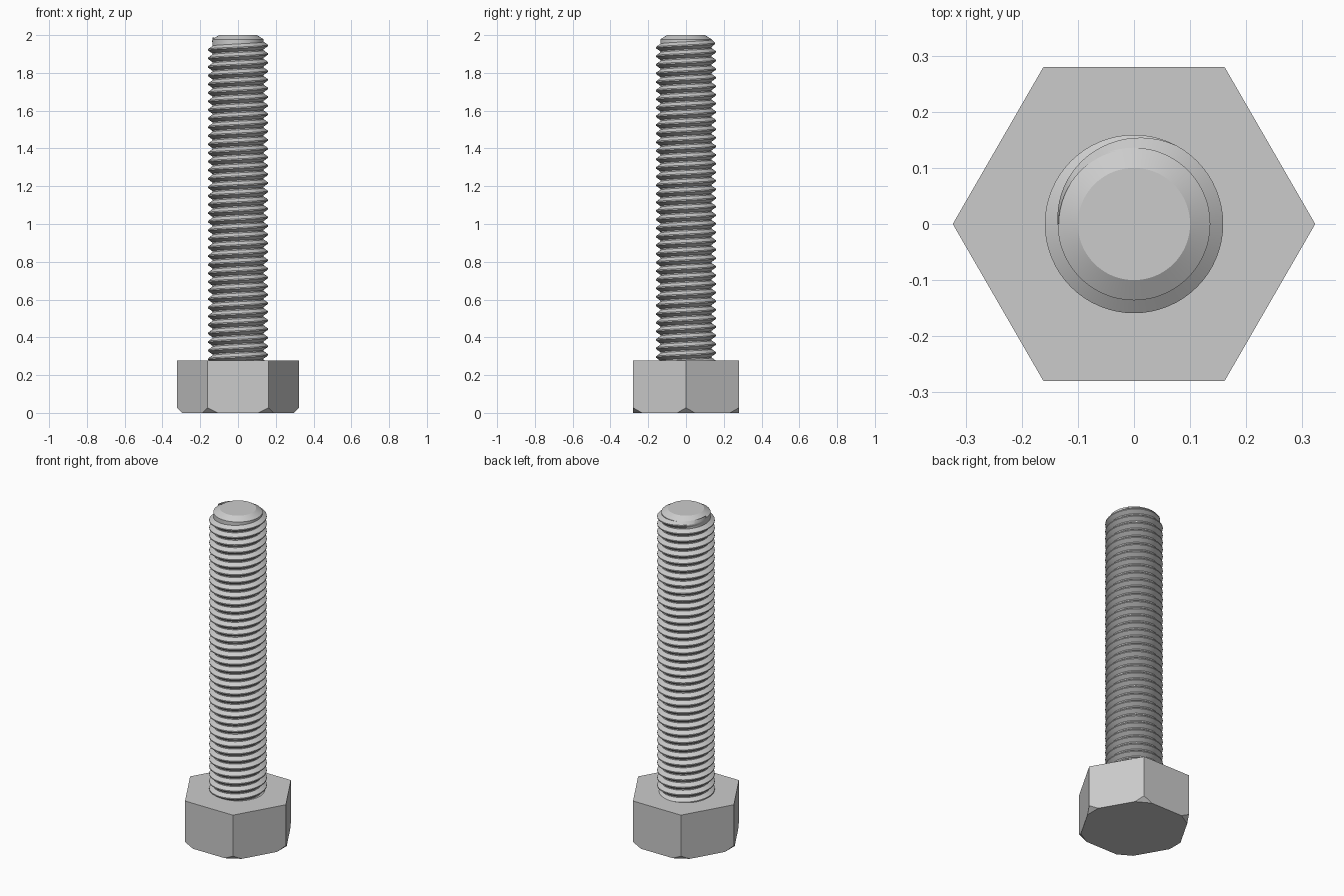
import bpy, bmesh, math
from mathutils import Vector

if "Cube" in bpy.data.objects:
    bpy.data.objects.remove(bpy.data.objects["Cube"])

HEAD_R, HEAD_H = 0.323, 0.277
CORE_R, CREST_R = 0.136, 0.159
PITCH, THREAD_TOP = 0.0455, 1.968
SIDES = 64

steel = bpy.data.materials.new("grey steel")
steel.use_nodes = True
colour = (0.6, 0.6, 0.6, 1)
steel.diffuse_color = colour
bsdf = next(n for n in steel.node_tree.nodes if n.type == "BSDF_PRINCIPLED")
bsdf.inputs["Base Color"].default_value = colour


def finish(name, bm, smooth=None):
    bmesh.ops.recalc_face_normals(bm, faces=bm.faces)
    mesh = bpy.data.meshes.new(name)
    bm.to_mesh(mesh)
    bm.free()
    mesh.materials.append(steel)
    obj = bpy.data.objects.new(name, mesh)
    bpy.context.collection.objects.link(obj)
    if smooth:
        bpy.ops.object.select_all(action="DESELECT")
        obj.select_set(True)
        bpy.context.view_layer.objects.active = obj
        bpy.ops.object.shade_smooth_by_angle(angle=math.radians(smooth))


def stack(bm, rings, sides):
    """Closed solid through (radius, height) rings."""
    loops = []
    for r, z in rings:
        loops.append([bm.verts.new((r * math.cos(math.tau * i / sides),
                                    r * math.sin(math.tau * i / sides), z))
                      for i in range(sides)])
    for a, b in zip(loops, loops[1:]):
        for i in range(sides):
            j = (i + 1) % sides
            bm.faces.new((a[i], a[j], b[j], b[i]))
    bm.faces.new(loops[0][::-1])
    bm.faces.new(loops[-1])


# Hexagonal head with its lower corners cut off
bm = bmesh.new()
stack(bm, [(HEAD_R, 0), (HEAD_R, HEAD_H)], 6)
for k in range(6):
    a = k * math.tau / 6
    out = Vector((math.cos(a), math.sin(a), 0))
    cut = bmesh.ops.bisect_plane(
        bm, geom=bm.verts[:] + bm.edges[:] + bm.faces[:],
        plane_co=out * (HEAD_R - 0.027), plane_no=out - Vector((0, 0, 1)),
        clear_outer=True)
    edges = [e for e in cut["geom_cut"] if isinstance(e, bmesh.types.BMEdge)]
    bmesh.ops.holes_fill(bm, edges=edges)
finish("hex_head", bm)

# Shank core with a chamfered tip
bm = bmesh.new()
stack(bm, [(CORE_R, HEAD_H - 0.05), (CORE_R, 1.978), (0.1, 2.0)], SIDES)
finish("shank_core", bm, 20)

# Right-handed helical thread that fades into the core at the tip
bm = bmesh.new()
turns = (THREAD_TOP - HEAD_H + PITCH * 0.6) / PITCH
steps = int(turns * SIDES)
fade_steps = SIDES // 3
rows = []
for s in range(steps + 1):
    back = steps - s
    a = math.pi - math.tau * back / SIDES
    z = THREAD_TOP - PITCH * back / SIDES
    fade = min(1, back / fade_steps)
    crest = CORE_R + (CREST_R - CORE_R) * fade
    profile = [(CORE_R - 0.002, -0.46), (crest, -0.07),
               (crest, 0.07), (CORE_R - 0.002, 0.46)]
    rows.append([bm.verts.new((r * math.cos(a), r * math.sin(a), z + h * PITCH))
                 for r, h in profile])
for a, b in zip(rows, rows[1:]):
    for i in range(4):
        j = (i + 1) % 4
        bm.faces.new((a[i], b[i], b[j], a[j]))
bm.faces.new(rows[0])
bm.faces.new(rows[-1][::-1])
finish("thread", bm, 25)
